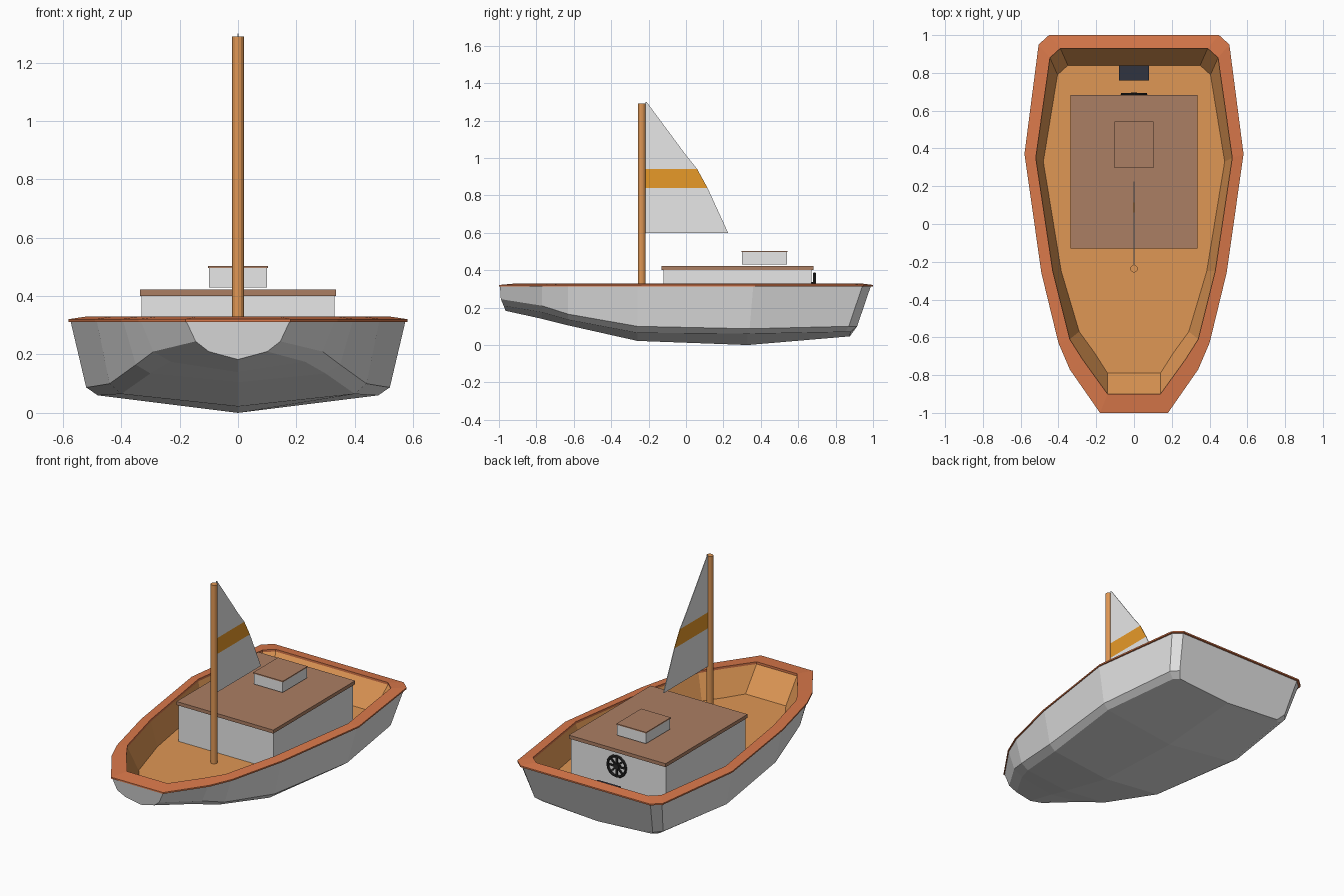
import bpy, bmesh, math
from mathutils import Matrix

if "Cube" in bpy.data.objects:
    bpy.data.objects.remove(bpy.data.objects["Cube"])


def material(name, rgb):
    m = bpy.data.materials.new(name)
    m.diffuse_color = (*rgb, 1)
    m.use_nodes = True
    m.node_tree.nodes["Principled BSDF"].inputs["Base Color"].default_value = m.diffuse_color
    return m


WHITE = material("white_paint", (0.8, 0.8, 0.8))
WOOD = material("warm_wood", (0.74, 0.31, 0.09))
RIM = material("red_wood", (0.70, 0.19, 0.07))
ROOF = material("brown_roof", (0.41, 0.21, 0.125))
STRIPE = material("orange_stripe", (0.8, 0.32, 0.022))
BLACK = material("black", (0.02, 0.02, 0.02))
SLATE = material("dark_slate", (0.03, 0.033, 0.05))


def finish(name, bm, *mats):
    bmesh.ops.recalc_face_normals(bm, faces=bm.faces)
    me = bpy.data.meshes.new(name)
    bm.to_mesh(me)
    bm.free()
    for m in mats:
        me.materials.append(m)
    ob = bpy.data.objects.new(name, me)
    bpy.context.collection.objects.link(ob)
    return ob


def ring(half, z):
    """Closed plan outline from a starboard half, bow to stern."""
    return [(x, y, z) for x, y in half] + [(-x, y, z) for x, y in reversed(half)]


def loft(bm, rows, closed=True):
    vs = [[bm.verts.new(p) for p in r] for r in rows]
    n = len(rows[0])
    for a, b in zip(vs, vs[1:]):
        for i in range(n if closed else n - 1):
            j = (i + 1) % n
            bm.faces.new((a[i], a[j], b[j], b[i]))
    return vs


def box(name, mat, x0, x1, y0, y1, z0, z1):
    bm = bmesh.new()
    m = Matrix.Translation(((x0 + x1) / 2, (y0 + y1) / 2, (z0 + z1) / 2))
    bmesh.ops.create_cube(bm, size=1, matrix=m @ Matrix.Diagonal((x1 - x0, y1 - y0, z1 - z0, 1)))
    return finish(name, bm, mat)


# Hull: stations of gunwale, chine, bilge, keel
stations = [
    [(0.18, -0.995, 0.32), (0.145, -0.99, 0.245), (0.10, -0.975, 0.21), (0, -0.965, 0.183)],
    [(0.335, -0.77, 0.32), (0.29, -0.77, 0.21), (0.23, -0.77, 0.175), (0, -0.77, 0.14)],
    [(0.395, -0.63, 0.32), (0.35, -0.63, 0.165), (0.30, -0.63, 0.135), (0, -0.63, 0.105)],
    [(0.485, -0.26, 0.32), (0.44, -0.26, 0.10), (0.40, -0.26, 0.065), (0, -0.26, 0.022)],
    [(0.575, 0.36, 0.32), (0.52, 0.34, 0.087), (0.48, 0.33, 0.06), (0, 0.33, 0)],
    [(0.495, 0.945, 0.32), (0.45, 0.87, 0.10), (0.41, 0.85, 0.07), (0, 0.86, 0.045)],
    [(0.445, 0.99, 0.32), (0.41, 0.915, 0.10), (0.38, 0.88, 0.07), (0, 0.875, 0.045)],
]
bm = bmesh.new()
rows = [s + [(-x, y, z) for x, y, z in reversed(s[:-1])] for s in stations]
vs = loft(bm, rows, closed=False)
for end in (vs[0], vs[-1]):
    bm.faces.new(end)
finish("hull", bm, WHITE)

# Rim cap and inner cockpit
outer = [(0.18, -1), (0.34, -0.77), (0.40, -0.63), (0.49, -0.26), (0.58, 0.37), (0.505, 0.95), (0.45, 1)]
inner = [(0.14, -0.90), (0.27, -0.72), (0.34, -0.61), (0.43, -0.25), (0.52, 0.35), (0.445, 0.88), (0.39, 0.93)]
floor = [(0.14, -0.79), (0.21, -0.68), (0.29, -0.57), (0.385, -0.25), (0.48, 0.33), (0.405, 0.79), (0.35, 0.84)]
FLOOR_Z = 0.17

bm = bmesh.new()
loft(bm, [ring(outer, 0.312), ring(outer, 0.321), ring(inner, 0.33), ring(inner, 0.312), ring(outer, 0.312)])
bmesh.ops.remove_doubles(bm, verts=bm.verts, dist=1e-5)
finish("rim", bm, RIM)

bm = bmesh.new()
vs = loft(bm, [ring(inner, 0.316), ring(floor, FLOOR_Z)])
bm.faces.new(vs[1])
cockpit = finish("cockpit", bm, WOOD)
cockpit.data.flip_normals() if cockpit.data.polygons[-1].normal.z < 0 else None

# Cabin with roof, and the hatch above it
box("cabin", WHITE, -0.33, 0.33, -0.12, 0.67, FLOOR_Z, 0.40)
box("cabin_roof", ROOF, -0.336, 0.336, -0.13, 0.682, 0.40, 0.422)
box("hatch", WHITE, -0.10, 0.10, 0.30, 0.54, 0.43, 0.496)
box("hatch_lid", ROOF, -0.103, 0.103, 0.297, 0.543, 0.496, 0.503)

# Stern seat
box("stern_seat", SLATE, -0.08, 0.08, 0.76, 0.84, FLOOR_Z, 0.24)

# Mast
bpy.ops.mesh.primitive_cylinder_add(vertices=12, radius=0.02, depth=1.29 - FLOOR_Z,
                                    location=(0, -0.237, (1.29 + FLOOR_Z) / 2))
mast = bpy.context.object
mast.name = "mast"
mast.data.materials.append(WOOD)

# Sail: horizontal bands, middle one striped
bm = bmesh.new()
LUFF = -0.217
leech = [(0.225, 0.60), (0.115, 0.84), (0.06, 0.94), (0.0, 1.015), (LUFF + 0.006, 1.30)]
loft(bm, [[(0, LUFF, z), (0, y, z)] for y, z in leech], closed=False)
for f in bm.faces:
    f.material_index = int(0.84 < f.calc_center_median().z < 0.94)
sail = finish("sail", bm, WHITE, STRIPE)
solid = sail.modifiers.new("thickness", 'SOLIDIFY')
solid.thickness = 0.004
solid.offset = 0

# Steering wheel on the back of the cabin
C = (0, 0.687, 0.318)
bpy.ops.mesh.primitive_torus_add(major_radius=0.063, minor_radius=0.008, major_segments=16,
                                 minor_segments=6, location=C, rotation=(math.pi / 2, 0, 0))
wheel = bpy.context.object
wheel.name = "wheel_ring"
wheel.data.materials.append(BLACK)
bm = bmesh.new()
for k in range(4):
    m = Matrix.Translation(C) @ Matrix.Rotation(k * math.pi / 4, 4, 'Y') @ Matrix.Diagonal((0.13, 0.008, 0.01, 1))
    bmesh.ops.create_cube(bm, size=1, matrix=m)
finish("wheel_spokes", bm, BLACK)
bpy.ops.mesh.primitive_cylinder_add(vertices=10, radius=0.018, depth=0.03,
                                    location=(0, 0.68, C[2]), rotation=(math.pi / 2, 0, 0))
hub = bpy.context.object
hub.name = "wheel_hub"
hub.data.materials.append(BLACK)
